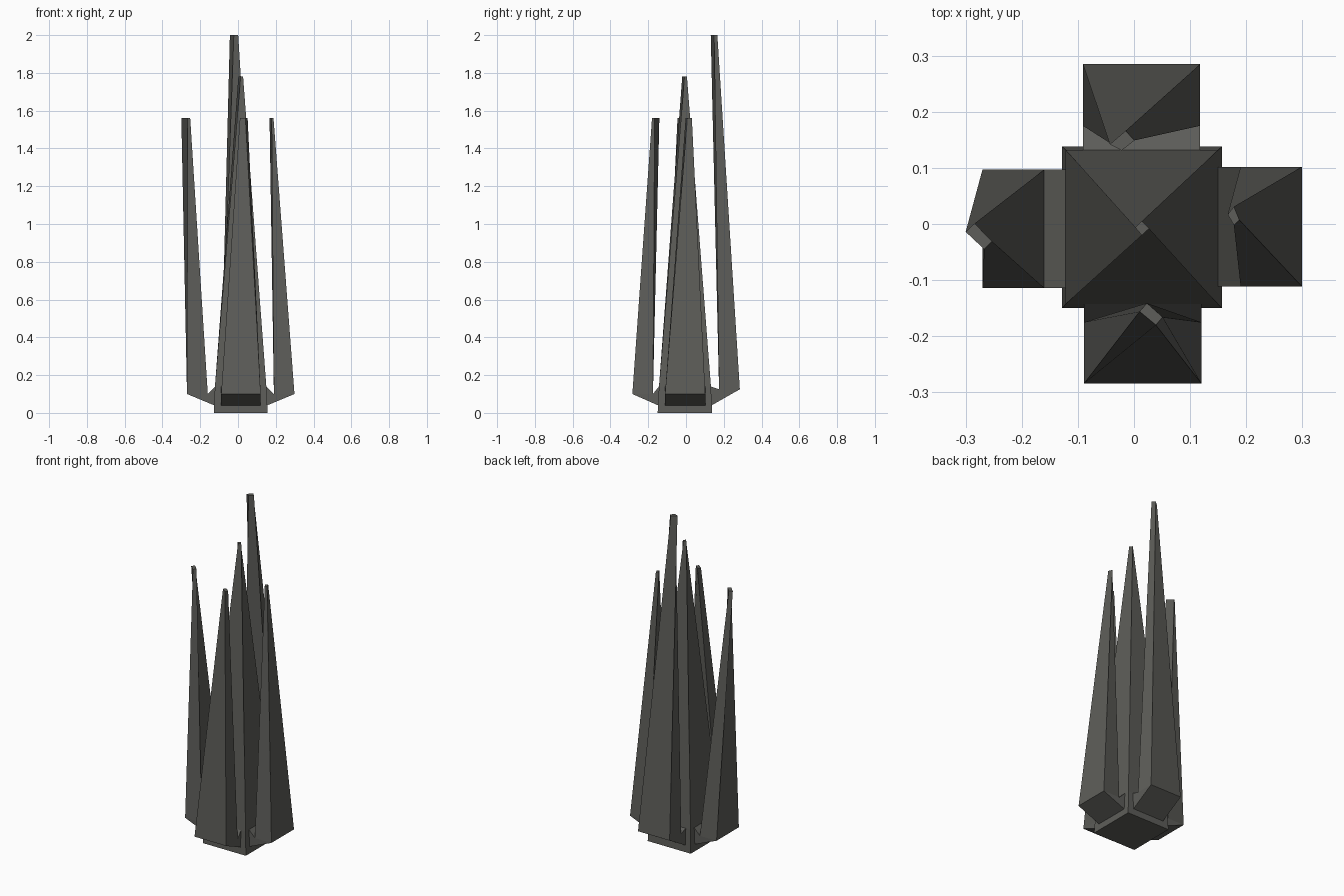
import bpy

if "Cube" in bpy.data.objects:
    bpy.data.objects.remove(bpy.data.objects["Cube"])

stone = bpy.data.materials.new("dark stone grey")
stone.diffuse_color = (0.11, 0.11, 0.10, 1)
stone.use_nodes = True
stone.node_tree.nodes["Principled BSDF"].inputs["Base Color"].default_value = stone.diffuse_color


def loft(name, rings):
    """Join a list of four-corner rings into one closed solid."""
    verts = [p for r in rings for p in r]
    faces = [(3, 2, 1, 0)]
    for k in range(len(rings) - 1):
        a, b = 4 * k, 4 * k + 4
        faces += [(a + i, a + (i + 1) % 4, b + (i + 1) % 4, b + i) for i in range(4)]
    n = len(verts)
    faces.append((n - 4, n - 3, n - 2, n - 1))
    mesh = bpy.data.meshes.new(name)
    mesh.from_pydata(verts, [], faces)
    mesh.materials.append(stone)
    ob = bpy.data.objects.new(name, mesh)
    bpy.context.collection.objects.link(ob)


def rect(x0, x1, y0, y1, z):
    return [(x0, y0, z), (x1, y0, z), (x1, y1, z), (x0, y1, z)]


def tip(points, z):
    return [(x, y, z) for x, y in points]


# central spire: short tapered foot, then a long twisted taper
loft("central_spire", [
    rect(-.128, .157, -.15, .138, 0),
    rect(-.122, .15, -.143, .132, .14),
    tip([(.014, -.02), (.027, -.008), (.014, .005), (.002, -.006)], 1.78)])


def side_spire(name, axis, sign, root, inner, outer, lo, hi, z, tip_pts, top):
    """Arm growing out of the foot, turning up into a twisted spire."""
    def place(u, v, h):  # u outward, v sideways
        return (u, v, h) if axis == 0 else (v, u, h)
    flip = (sign > 0) == (axis == 0)
    a, b = (lo, hi) if flip else (hi, lo)
    # order: outer a, outer b, inner b, inner a (counter-clockwise from above)
    start = [place(root, a, .04), place(root, b, .04),
             place(root - sign * .005, b, .14), place(root - sign * .005, a, .14)]
    bend = [place(outer, a, z), place(outer, b, z), place(inner, b, z), place(inner, a, z)]
    loft(name, [start, bend, tip(tip_pts, top)])


# four surrounding spires, tip corners in the same order as the bend ring
side_spire("right_spire", 0, 1, .155, .19, .299, -.111, .102, .1,
           [(.188, .007), (.178, .031), (.167, .017), (.178, -.002)], 1.56)
side_spire("left_spire", 0, -1, -.126, -.16, -.27, -.114, .097, .1,
           [(-.3, -.014), (-.267, -.045), (-.253, -.031), (-.284, .001)], 1.56)
side_spire("back_spire", 1, 1, .136, .175, .285, -.091, .118, .125,
           [(-.015, .166), (-.043, .142), (-.022, .131), (.001, .149)], 2.0)
side_spire("front_spire", 1, -1, -.148, -.175, -.284, -.089, .12, .1,
           [(.01, -.156), (.039, -.18), (.051, -.166), (.023, -.141)], 1.56)
